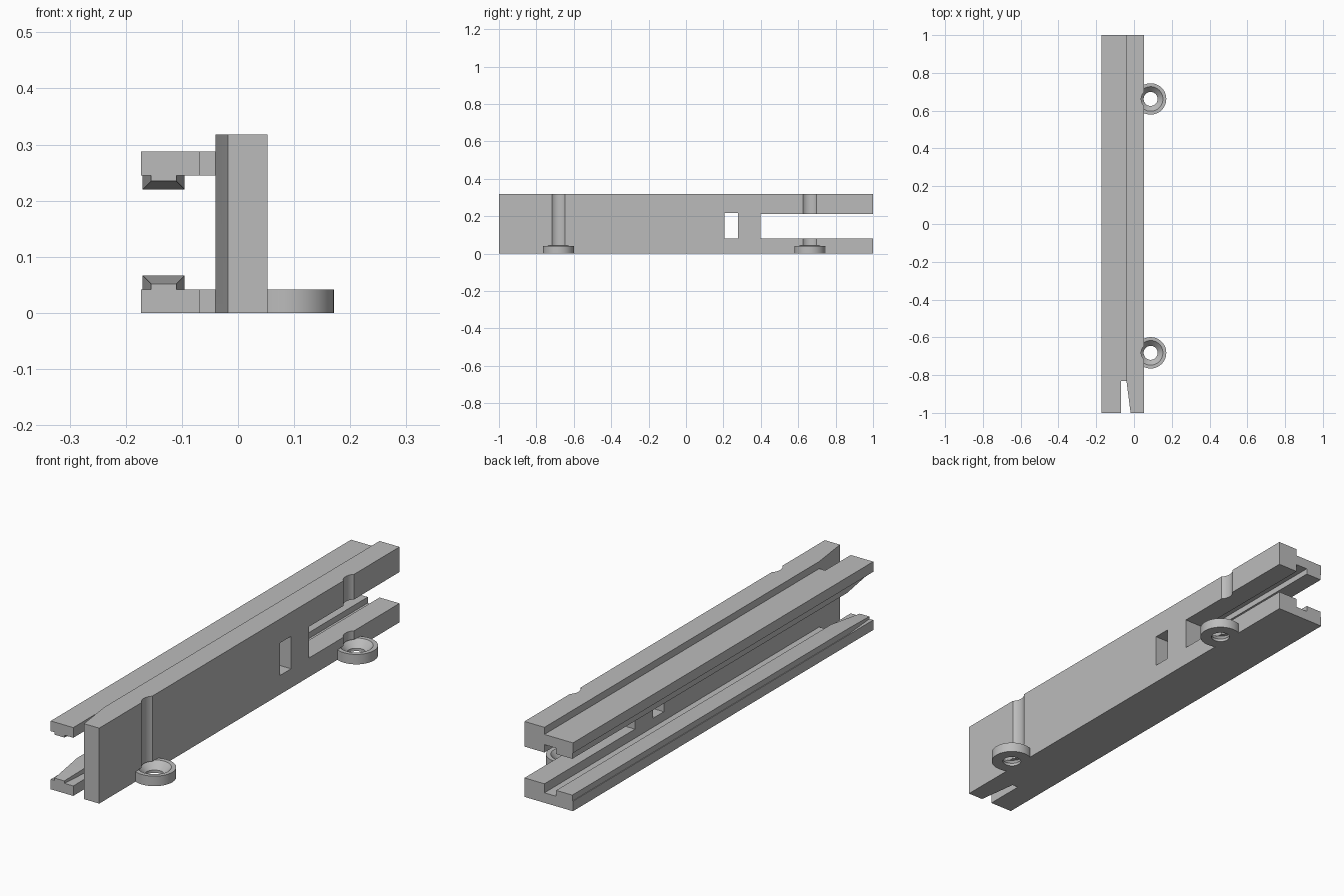
import bpy
import bmesh

if "Cube" in bpy.data.objects:
    bpy.data.objects.remove(bpy.data.objects["Cube"], do_unlink=True)

grey = bpy.data.materials.new("plain_grey")
grey.use_nodes = True
grey.diffuse_color = (0.5, 0.5, 0.5, 1)
grey.node_tree.nodes["Principled BSDF"].inputs["Base Color"].default_value = (0.5, 0.5, 0.5, 1)


def finish(name, bm):
    bmesh.ops.recalc_face_normals(bm, faces=bm.faces)
    mesh = bpy.data.meshes.new(name)
    bm.to_mesh(mesh)
    bm.free()
    mesh.materials.append(grey)
    obj = bpy.data.objects.new(name, mesh)
    bpy.context.collection.objects.link(obj)
    return obj


def loft(name, sections):
    """Solid through matching closed sections."""
    bm = bmesh.new()
    rings = [[bm.verts.new(p) for p in s] for s in sections]
    for a, b in zip(rings, rings[1:]):
        for i in range(len(a)):
            j = (i + 1) % len(a)
            bm.faces.new((a[i], a[j], b[j], b[i]))
    bm.faces.new(rings[0])
    bm.faces.new(rings[-1])
    return finish(name, bm)


def box(name, x0, x1, y0, y1, z0, z1):
    outline = [(x0, z0), (x1, z0), (x1, z1), (x0, z1)]
    return loft(name, [[(x, y, z) for x, z in outline] for y in (y0, y1)])


def cone(name, x, y, z0, z1, r0, r1):
    bm = bmesh.new()
    bmesh.ops.create_cone(bm, cap_ends=True, segments=48, radius1=r0,
                          radius2=r1, depth=z1 - z0)
    bmesh.ops.translate(bm, verts=bm.verts, vec=(x, y, (z0 + z1) / 2))
    return finish(name, bm)


def combine(target, tool, operation):
    """Apply a boolean and discard the tool."""
    mod = target.modifiers.new("boolean", "BOOLEAN")
    mod.object, mod.operation, mod.solver = tool, operation, "EXACT"
    graph = bpy.context.evaluated_depsgraph_get()
    mesh = bpy.data.meshes.new_from_object(target.evaluated_get(graph))
    target.modifiers.clear()
    target.data = mesh
    bpy.data.objects.remove(tool, do_unlink=True)


# Channel-shaped body: upright wall with two flanges
OUT, INNER, FACE, TOP = -0.173, -0.04, 0.053, 0.318
LOW, UP0, UP1 = 0.042, 0.245, 0.288
profile = [(OUT, 0), (FACE, 0), (FACE, TOP), (INNER, TOP), (INNER, UP1),
           (OUT, UP1), (OUT, UP0), (INNER, UP0), (INNER, LOW), (OUT, LOW)]
body = loft("channel_body", [[(x, y, z) for x, z in profile] for y in (-1, 1)])

# Mounting tabs with screwdriver grooves and countersunk holes
TAB_X = 0.088
TAB_Y = (-0.682, 0.662)
for y in TAB_Y:
    combine(body, cone("tab", TAB_X, y, 0, LOW, 0.083, 0.083), "UNION")
for y in TAB_Y:
    combine(body, cone("groove", TAB_X, y, LOW, 0.4, 0.05, 0.05), "DIFFERENCE")
    combine(body, cone("countersink", TAB_X, y, 0.012, LOW + 0.001, 0.037, 0.066), "DIFFERENCE")
    combine(body, cone("hole", TAB_X, y, -0.1, 0.03, 0.037, 0.037), "DIFFERENCE")

# Small window and open-ended slot through the wall
combine(body, box("window", -0.1, 0.1, 0.205, 0.278, 0.08, 0.217), "DIFFERENCE")
combine(body, box("slot", -0.1, 0.1, 0.397, 1.1, 0.08, 0.212), "DIFFERENCE")

# Tapered notch separating the flanges from the wall at the front
notch = [(-0.068, -1.1), (-0.005, -1.1), (INNER, -0.83), (-0.068, -0.83)]
combine(body, loft("notch", [[(x, y, z) for x, y in notch] for z in (-0.1, 0.5)]),
        "DIFFERENCE")


# Guide rails facing each other, narrowing toward the front
def rail(name, base, direction):
    def section(y, x0, x1, height):
        tip = base + direction * height
        return [(x0, y, base), (x1, y, base), (x1, y, tip), (x0, y, tip)]
    return loft(name, [section(-1, -0.155, -0.11, 0.01),
                       section(-0.83, -0.17, -0.095, 0.025),
                       section(1, -0.17, -0.095, 0.025)])


parts = [body, rail("lower_rail", LOW, 1), rail("upper_rail", UP0, -1)]

bpy.ops.object.select_all(action="DESELECT")
for part in parts:
    part.select_set(True)
bpy.context.view_layer.objects.active = body
bpy.ops.object.shade_smooth_by_angle(angle=0.5)
